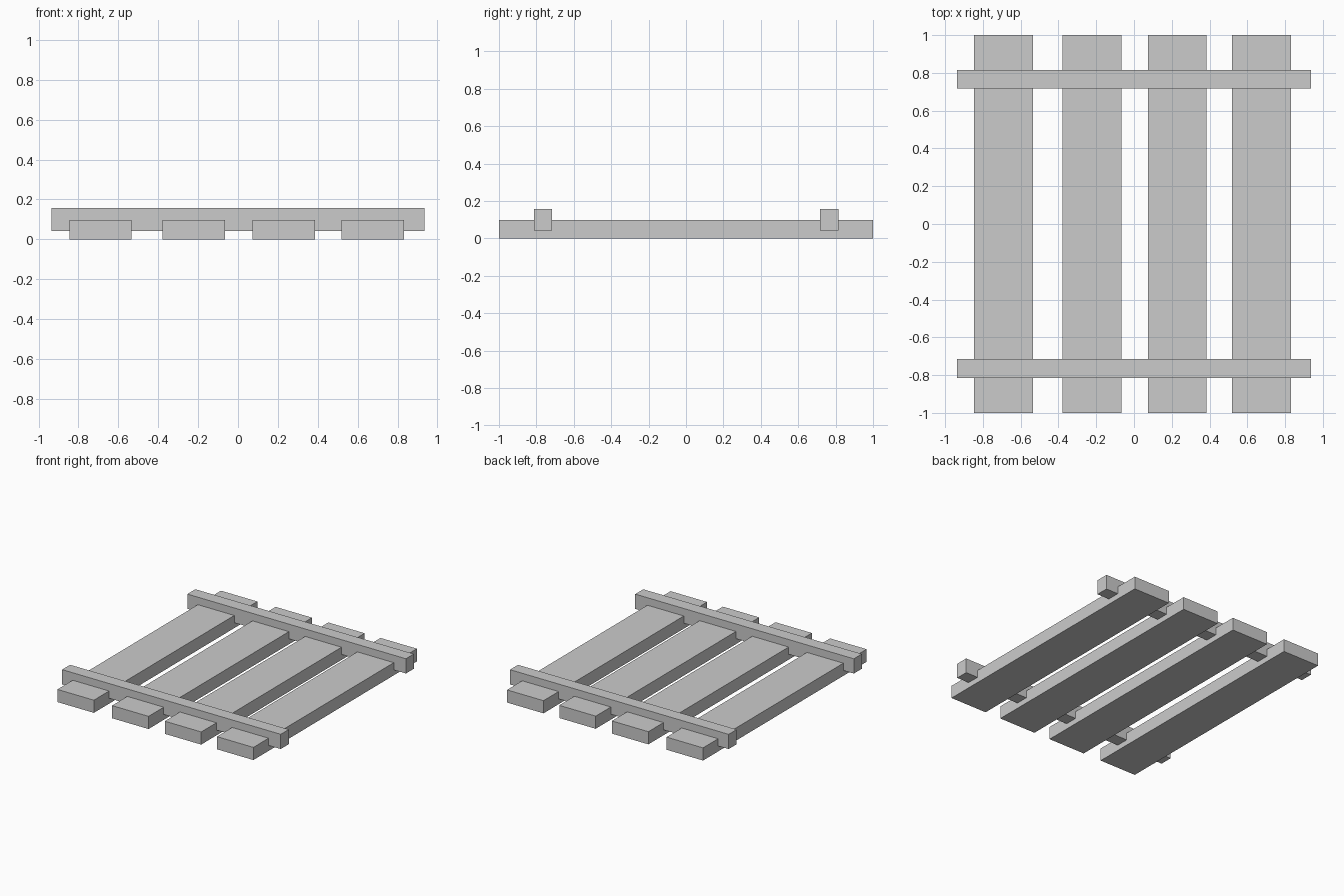
import bpy

if "Cube" in bpy.data.objects:
    bpy.data.objects.remove(bpy.data.objects["Cube"])


def box(name, center, size):
    bpy.ops.mesh.primitive_cube_add(size=1, location=center)
    obj = bpy.context.object
    obj.name = name
    obj.scale = size
    bpy.ops.object.transform_apply(location=False, rotation=False, scale=True)
    return obj


# Four long planks lying on the ground, slightly unevenly spaced
PLANK_W, PLANK_H = 0.312, 0.098
for i, x in enumerate((-0.69, -0.222, 0.229, 0.676)):
    box(f"plank_{i + 1}", (x, 0, PLANK_H / 2), (PLANK_W, 2.0, PLANK_H))

# Two cross rails sunk into the planks near each end
RAIL_BOTTOM, RAIL_TOP = 0.042, 0.156
for name, y in (("front_rail", -0.765), ("back_rail", 0.766)):
    box(name, (0, y, (RAIL_BOTTOM + RAIL_TOP) / 2),
        (1.872, 0.098, RAIL_TOP - RAIL_BOTTOM))
